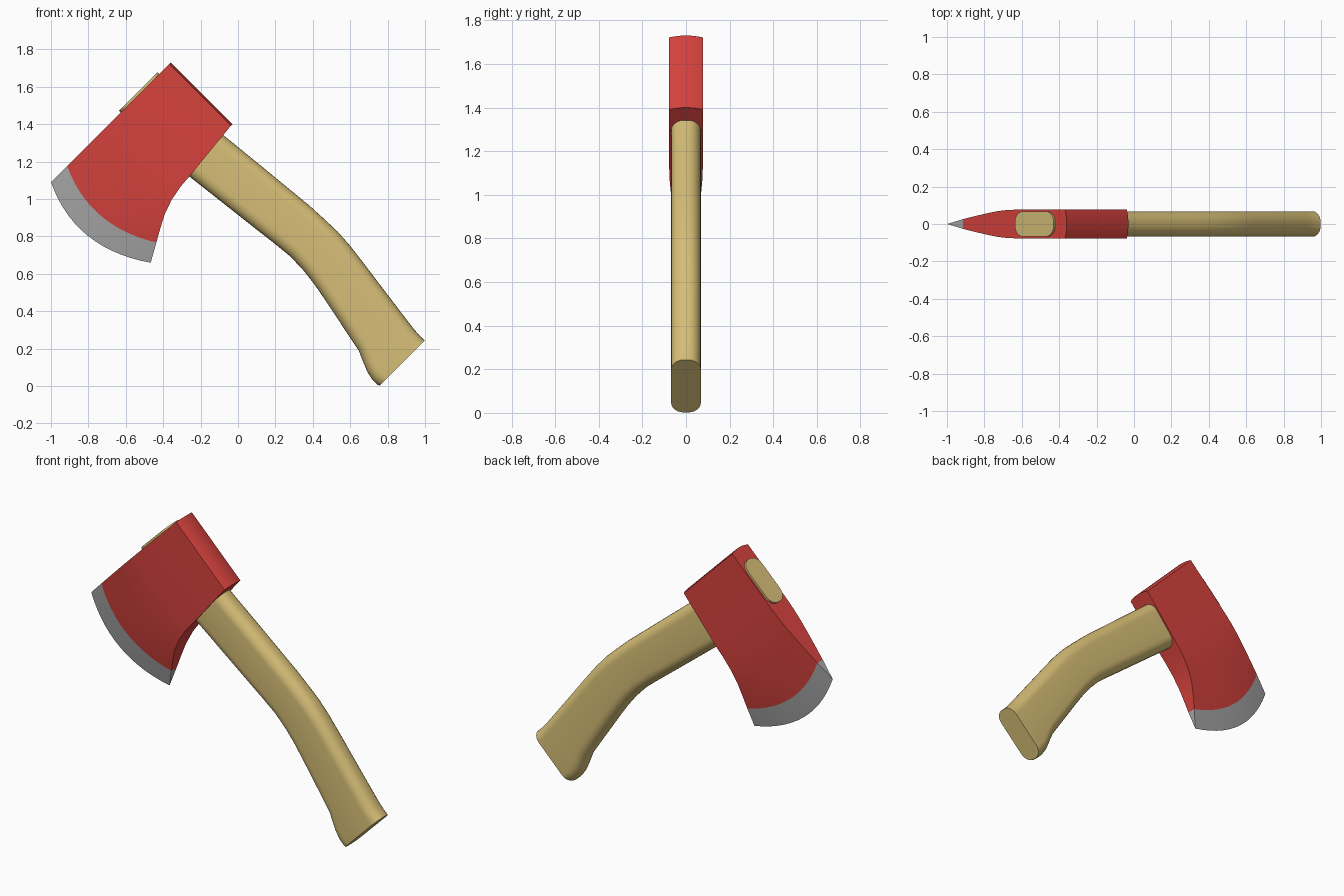
import bpy, bmesh, math
from mathutils import Vector

if "Cube" in bpy.data.objects:
    bpy.data.objects.remove(bpy.data.objects["Cube"])


def material(name, rgb):
    m = bpy.data.materials.new(name)
    m.diffuse_color = (*rgb, 1)
    m.use_nodes = True
    m.node_tree.nodes["Principled BSDF"].inputs["Base Color"].default_value = m.diffuse_color
    return m


RED = material("red paint", (0.68, 0.056, 0.048))
STEEL = material("bare steel", (0.40, 0.40, 0.40))
WOOD = material("pale wood", (0.68, 0.52, 0.185))


def finish(bm, name, mats, angle):
    bmesh.ops.remove_doubles(bm, verts=bm.verts, dist=1e-5)
    bmesh.ops.recalc_face_normals(bm, faces=bm.faces)
    mesh = bpy.data.meshes.new(name)
    bm.to_mesh(mesh)
    bm.free()
    ob = bpy.data.objects.new(name, mesh)
    bpy.context.collection.objects.link(ob)
    for m in mats:
        mesh.materials.append(m)
    bpy.ops.object.select_all(action='DESELECT')
    ob.select_set(True)
    bpy.context.view_layer.objects.active = ob
    bpy.ops.object.shade_smooth_by_angle(angle=math.radians(angle))
    return ob


# Axe head: stations from poll to cutting edge
# (depth at top, depth at bottom, height, bulge, half thickness)
stations = [
    (0.012, 0.012, 0.467, 0.0, 0.077),
    (0.37, 0.36, 0.502, 0.0, 0.077),
    (0.45, 0.43, 0.507, 0.0, 0.075),
    (0.53, 0.515, 0.523, 0.015, 0.068),
    (0.61, 0.60, 0.553, 0.035, 0.056),
    (0.70, 0.67, 0.590, 0.06, 0.041),
    (0.783, 0.735, 0.627, 0.085, 0.026),
    (0.905, 0.833, 0.682, 0.10, 0.0),
]
ROWS = 14
R2 = math.sqrt(2)


def head_point(st, t, y, push=0.0):
    u = st[0] + (st[1] - st[0]) * t + st[3] * 4 * t * (1 - t) - push
    v = st[2] * t
    return (-0.36 + (v - u) / R2, y, 1.73 - (u + v) / R2)


bm = bmesh.new()
n = len(stations)
rows = []
for j in range(ROWS + 1):
    t = j / ROWS
    near = [bm.verts.new(head_point(s, t, -s[4])) for s in stations]
    far = [bm.verts.new(head_point(s, t, s[4])) for s in stations]
    # slightly domed poll between the two sides
    s0 = stations[0]
    poll = [bm.verts.new(head_point(s0, t, s0[4] * k, 0.012 * (1 - k * k)))
            for k in (-0.75, -0.5, -0.25, 0, 0.25, 0.5, 0.75)]
    rows.append((near, far, [near[0]] + poll + [far[0]]))
for a, b in zip(rows, rows[1:]):
    for strip in range(3):
        p, q = a[strip], b[strip]
        for i in range(len(p) - 1):
            f = bm.faces.new((p[i], p[i + 1], q[i + 1], q[i]))
            f.material_index = int(strip < 2 and i == n - 2)
for near, far, poll in (rows[0], rows[-1]):
    bm.faces.new(poll)
    for i in range(n - 1):
        f = bm.faces.new((near[i], near[i + 1], far[i + 1], far[i]))
        f.material_index = int(i == n - 2)
finish(bm, "axe_head", [RED, STEEL], 30)

# Handle: outline as pairs of points on the upper and lower edges
pairs = [
    ((-0.43, 1.677), (-0.637, 1.472)),
    ((-0.083, 1.345), (-0.26, 1.12)),
    ((0.10, 1.196), (-0.09, 0.986)),
    ((0.28, 1.048), (0.10, 0.836)),
    ((0.38, 0.966), (0.20, 0.758)),
    ((0.455, 0.898), (0.28, 0.692)),
    ((0.53, 0.828), (0.35, 0.618)),
    ((0.596, 0.754), (0.41, 0.541)),
    ((0.66, 0.672), (0.465, 0.461)),
    ((0.77, 0.527), (0.56, 0.318)),
    ((0.87, 0.396), (0.645, 0.19)),
    ((0.915, 0.337), (0.672, 0.122)),
    ((0.945, 0.299), (0.69, 0.078)),
    ((0.972, 0.268), (0.718, 0.034)),
    ((0.99, 0.251), (0.744, 0.008)),
    ((0.998, 0.243), (0.757, 0.002)),
]
HALF, RY, RW, STEPS = 0.068, 0.058, 0.062, 7

bm = bmesh.new()
rings = []
for up, low in pairs:
    up, low = Vector((up[0], 0, up[1])), Vector((low[0], 0, low[1]))
    mid, axis = (up + low) / 2, (up - low).normalized()
    half_w = (up - low).length / 2
    ring = []
    for c, (sx, sy) in enumerate(((1, 1), (-1, 1), (-1, -1), (1, -1))):
        for k in range(STEPS):
            a = math.radians(90 * c + 90 * k / (STEPS - 1))
            w = sx * (half_w - RW) + RW * math.cos(a)
            y = sy * (HALF - RY) + RY * math.sin(a)
            ring.append(bm.verts.new(mid + axis * w + Vector((0, y, 0))))
    rings.append(ring)
for p, q in zip(rings, rings[1:]):
    for i in range(len(p)):
        k = (i + 1) % len(p)
        bm.faces.new((p[i], p[k], q[k], q[i]))
bm.faces.new(rings[0])
bm.faces.new(rings[-1])
finish(bm, "handle", [WOOD], 35)
